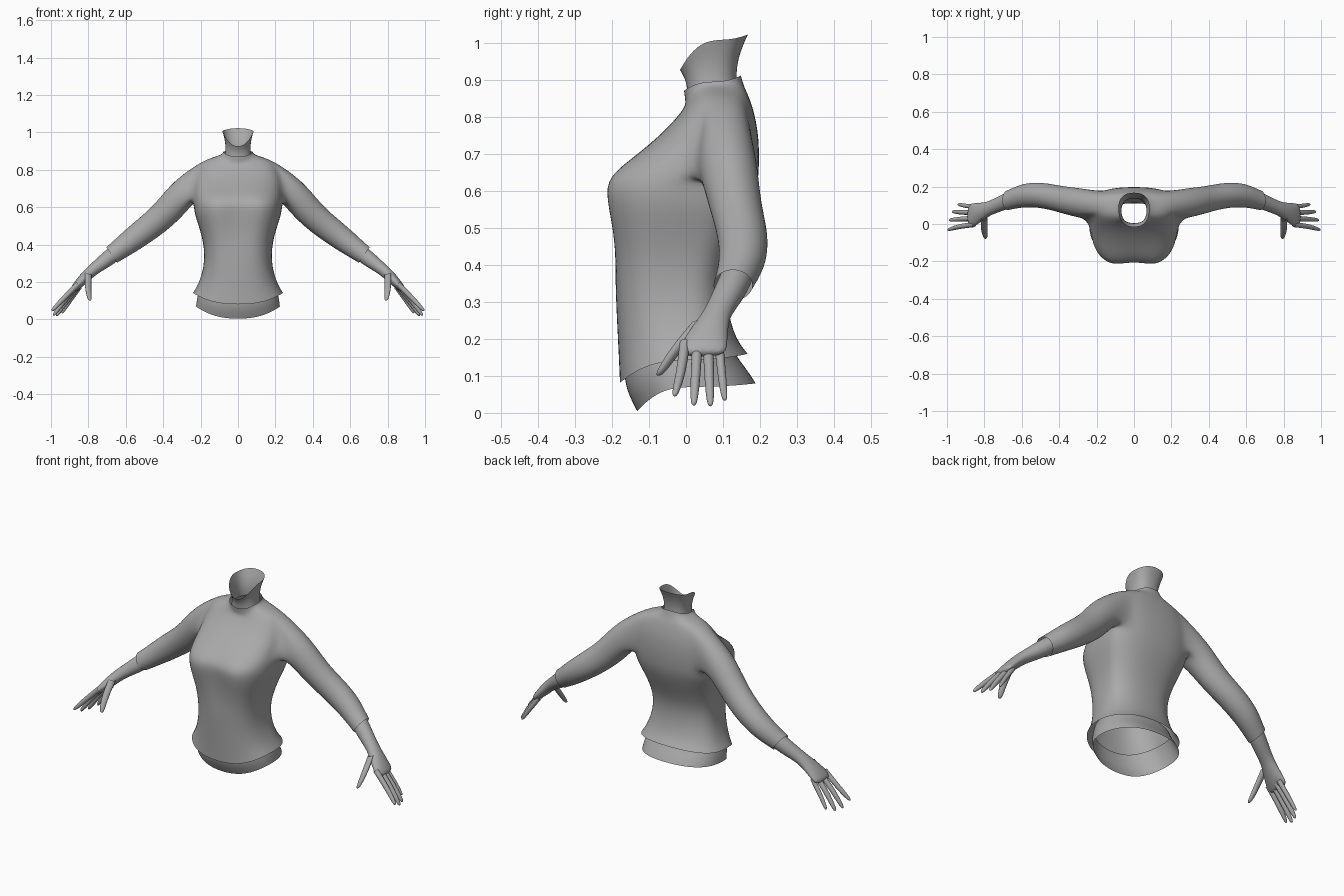
import bpy, bmesh, math

if "Cube" in bpy.data.objects:
    bpy.data.objects.remove(bpy.data.objects["Cube"])

grey = bpy.data.materials.new("plain grey")
grey.diffuse_color = (0.4, 0.4, 0.4, 1)
grey.use_nodes = True
grey.node_tree.nodes["Principled BSDF"].inputs["Base Color"].default_value = grey.diffuse_color


def finish(bm, name, levels=2):
    """Turn a right-hand half cage into a mirrored, smooth object."""
    bmesh.ops.recalc_face_normals(bm, faces=bm.faces)
    mesh = bpy.data.meshes.new(name)
    bm.to_mesh(mesh)
    bm.free()
    mesh.materials.append(grey)
    mesh.shade_smooth()
    ob = bpy.data.objects.new(name, mesh)
    bpy.context.collection.objects.link(ob)
    mirror = ob.modifiers.new("mirror", 'MIRROR')
    mirror.use_clip = True
    mirror.merge_threshold = 0.0005
    sub = ob.modifiers.new("smooth", 'SUBSURF')
    sub.levels = sub.render_levels = levels
    return ob


def half_ring(bm, w, yf, yc, yb, zf, zs, zb, p=0.85, dip=0.0, n=12):
    """Half body section, front centre to back centre."""
    ring = []
    for i in range(n + 1):
        a = math.radians(-90 + 180 * i / n)
        c, s = max(0.0, math.cos(a)), math.sin(a)
        if i in (0, n):
            c = 0.0
        q = p if s < 0 else 0.85
        x = w * c ** q
        reach, z_end = (yf - yc, zf) if s < 0 else (yb - yc, zb)
        y = yc + reach * abs(s) ** q
        if s < 0:
            y += dip * math.exp(-(x / 0.06) ** 2)
        ring.append(bm.verts.new((x, y, zs + (z_end - zs) * s * s)))
    return ring


def skin(bm, a, b, closed=False):
    n = len(a)
    for i in range(n if closed else n - 1):
        j = (i + 1) % n
        bm.faces.new((a[i], a[j], b[j], b[i]))


def limb_ring(bm, x, y, z, tilt, r_up, r_y, n, start):
    """Closed limb section, tilt in degrees below horizontal."""
    t = math.radians(tilt)
    out = []
    for i in range(n):
        a = math.radians(start) + 2 * math.pi * i / n
        u = r_up * math.sin(a)
        out.append(bm.verts.new((x + u * math.sin(t), y + r_y * math.cos(a),
                                 z + u * math.cos(t))))
    return out


def limb(bm, rows, n, start=0):
    rings = [limb_ring(bm, *r, n, start) for r in rows]
    for a, b in zip(rings, rings[1:]):
        skin(bm, a, b, True)
    return rings


# shirt body: half width, front y, side y, back y, front z, side z, back z
bm = bmesh.new()
body = [
    (.242, -.18, 0, .168, .08, .143, .16, .8),
    (.213, -.183, 0, .135, .15, .19, .20, .8),
    (.186, -.188, 0, .112, .25, .27, .28, .75),
    (.18, -.192, 0, .11, .34, .35, .36, .72),
    (.19, -.198, .02, .13, .43, .43, .43, .68, .008),
    (.215, -.212, .04, .165, .51, .51, .51, .65, .02),
    (.235, -.229, .07, .19, .58, .57, .58, .65, .03),
    (.24, -.228, .09, .197, .64, .63, .64, .65, .025),
    (.24, -.135, .10, .199, .70, .70, .70, .72, .005),
    (.235, -.06, .105, .195, .76, .77, .77, .8),
    (.20, -.015, .10, .177, .81, .845, .84),
    (.13, -.003, .08, .163, .83, .868, .87),
    (.088, -.002, .07, .155, .842, .882, .89),
    (.08, -.006, .07, .149, .87, .895, .912),
]
rings = [half_ring(bm, *r) for r in body]
LOW, TOP, FRONT, BACK = 7, 10, 5, 9          # armhole rows and columns
for r in range(len(rings) - 1):
    for i in range(12):
        if not (LOW <= r < TOP and FRONT <= i < BACK):
            a, b = rings[r], rings[r + 1]
            bm.faces.new((a[i], a[i + 1], b[i + 1], b[i]))
hole = ([rings[LOW][i] for i in range(FRONT, BACK)]
        + [rings[r][BACK] for r in range(LOW, TOP)]
        + [rings[TOP][i] for i in range(BACK, FRONT, -1)]
        + [rings[r][FRONT] for r in range(TOP, LOW, -1)])
# sleeve grown out of the armhole
n = len(hole)
sleeve = limb(bm, [
    (.295, .112, .678, 38, .085, .083),
    (.39, .132, .562, 48, .077, .072),
    (.49, .155, .482, 43, .073, .07),
    (.58, .155, .415, 38, .065, .066),
    (.64, .138, .370, 36, .056, .058),
    (.675, .127, .345, 35, .052, .054),
], n, 270 - 2 * 360 / n)
skin(bm, hole, sleeve[0], True)
finish(bm, "shirt")

# waist band of skin under the hem
bm = bmesh.new()
waist = [half_ring(bm, *r) for r in [
    (.197, -.172, 0, .118, .14, .185, .20),
    (.213, -.166, 0, .135, .08, .145, .155),
    (.222, -.155, 0, .168, .045, .105, .115),
    (.226, -.133, 0, .190, .003, .07, .08)]]
for a, b in zip(waist, waist[1:]):
    skin(bm, a, b)
finish(bm, "waist")

# open neck with a slanted rim rising behind the jaw
bm = bmesh.new()
neck = [half_ring(bm, *r) for r in [
    (.072, .004, .07, .138, .855, .87, .885),
    (.066, .002, .07, .136, .885, .905, .925),
    (.069, -.005, .075, .146, .905, .955, .975),
    (.084, -.017, .085, .168, .925, 1.008, 1.023)]]
for a, b in zip(neck, neck[1:]):
    skin(bm, a, b)
finish(bm, "neck")

# forearm and palm
bm = bmesh.new()
palm = limb(bm, [
    (.64, .138, .37, 36, .044, .046),
    (.69, .120, .33, 38, .044, .046),
    (.745, .096, .288, 40, .036, .041),
    (.785, .078, .258, 43, .032, .041),
    (.825, .06, .218, 48, .03, .055),
    (.86, .048, .182, 50, .024, .066),
    (.885, .042, .155, 50, .016, .066),
], 12)
bm.faces.new(palm[-1])
finish(bm, "hand")


# fingers and thumb: base, middle, tip, thickness
def digit(name, base, mid, tip, r, tilt):
    bm = bmesh.new()
    rows = [(*base, tilt, r, r), (*mid, tilt, r, r * .95)]
    near = [m + (t - m) * .8 for m, t in zip(mid, tip)]
    rows += [(*near, tilt, r * .75, r * .75), (*tip, tilt, r * .35, r * .35)]
    rr = limb(bm, rows, 8)
    bm.faces.new(rr[-1])
    finish(bm, name)


digit("index_finger", (.855, -.003, .19), (.93, -.012, .115), (.996, -.031, .045), .0155, 48)
digit("middle_finger", (.86, .03, .18), (.93, .026, .10), (.988, .021, .02), .0155, 50)
digit("ring_finger", (.855, .06, .175), (.92, .063, .095), (.972, .066, .018), .0155, 52)
digit("little_finger", (.845, .09, .175), (.90, .097, .10), (.942, .105, .033), .0135, 54)
digit("thumb", (.80, .035, .245), (.803, -.025, .175), (.793, -.075, .10), .02, 75)
